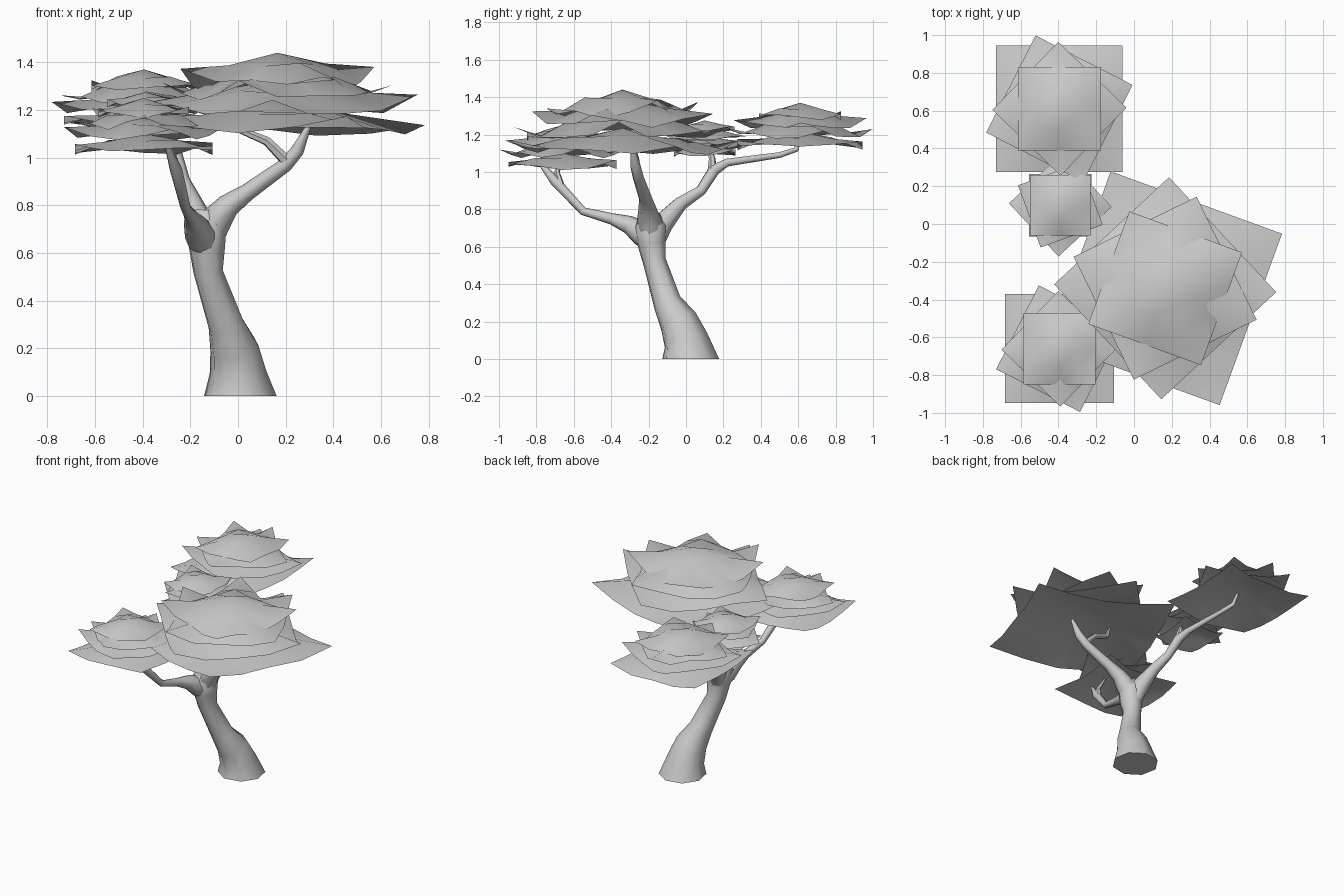
import bpy, bmesh, math, random
from mathutils import Vector, Matrix

if "Cube" in bpy.data.objects:
    bpy.data.objects.remove(bpy.data.objects["Cube"])

random.seed(4)


def finish(name, bm, angle):
    me = bpy.data.meshes.new(name)
    bm.to_mesh(me)
    bm.free()
    ob = bpy.data.objects.new(name, me)
    bpy.context.collection.objects.link(ob)
    bpy.ops.object.select_all(action='DESELECT')
    ob.select_set(True)
    bpy.context.view_layer.objects.active = ob
    bpy.ops.object.shade_smooth_by_angle(angle=math.radians(angle))
    return ob


def limb(name, pts, sides=8, flat_base=False):
    """Tapered tube through (x, y, z, radius) points."""
    bm = bmesh.new()
    pos = [Vector(p[:3]) for p in pts]
    rings, side = [], Vector((1, 0.2, 0.1))
    for i, p in enumerate(pos):
        d = Vector()
        if i > 0:
            d += (p - pos[i - 1]).normalized()
        if i < len(pos) - 1:
            d += (pos[i + 1] - p).normalized()
        d.normalize()
        if flat_base and i == 0:
            d = Vector((0, 0, 1))
        side = (side - d * side.dot(d)).normalized()
        up = d.cross(side)
        ring = []
        for k in range(sides):
            a = math.tau * (k + 0.5) / sides
            ring.append(bm.verts.new(p + (side * math.cos(a) + up * math.sin(a)) * pts[i][3]))
        rings.append(ring)
    for a, b in zip(rings, rings[1:]):
        for k in range(sides):
            n = (k + 1) % sides
            bm.faces.new((a[k], a[n], b[n], b[k]))
    bm.faces.new(rings[0][::-1])
    bm.faces.new(rings[-1])
    return finish(name, bm, 50)


def canopy(name, x, y, turn, layers, drop):
    """Stack of square, drooping leaf sheets with lifted corners: (side, peak z, rotation)."""
    for n, (side, peak, rot) in enumerate(layers):
        bm = bmesh.new()
        h = side / 2
        bmesh.ops.create_grid(bm, x_segments=4, y_segments=4, size=h)
        for v in bm.verts:
            a, b = sorted((abs(v.co.x) / h, abs(v.co.y) / h))
            if b > 0.9:
                v.co.z = -drop * (1.0 - 0.4 * a * a + random.uniform(-0.17, 0.17))
            elif b > 0.1:
                v.co.z = -drop * (0.36 + random.uniform(-0.05, 0.05))
        m = Matrix.Translation((x, y, peak)) @ Matrix.Rotation(math.radians(turn + rot), 4, 'Z')
        bmesh.ops.transform(bm, matrix=m, verts=bm.verts)
        finish(f"{name}_leaf_layer_{n + 1}", bm, 50)


# Leaning trunk, flared at the foot and the fork
limb("trunk", [(0.01, 0.025, 0, 0.155), (0, 0.0, 0.1, 0.122), (-0.015, -0.04, 0.2, 0.105),
               (-0.05, -0.1, 0.3, 0.078), (-0.125, -0.168, 0.52, 0.064),
               (-0.13, -0.185, 0.62, 0.078), (-0.135, -0.19, 0.71, 0.09),
               (-0.13, -0.19, 0.78, 0.05)], flat_base=True)

# Three main branches, rooted inside the trunk
limb("right_branch", [(-0.13, -0.18, 0.6, 0.045), (-0.1, -0.195, 0.73, 0.07),
                      (-0.04, -0.205, 0.80, 0.05), (0.04, -0.215, 0.855, 0.036),
                      (0.2, -0.255, 0.97, 0.03),
                      (0.25, -0.27, 1.03, 0.028), (0.3, -0.285, 1.14, 0.01)])
limb("front_branch", [(-0.13, -0.18, 0.6, 0.045), (-0.155, -0.23, 0.67, 0.07),
                      (-0.18, -0.31, 0.72, 0.048),
                      (-0.195, -0.4, 0.75, 0.03), (-0.22, -0.55, 0.79, 0.022),
                      (-0.26, -0.7, 0.95, 0.027), (-0.3, -0.79, 1.06, 0.01)])
limb("back_branch", [(-0.13, -0.18, 0.58, 0.045), (-0.16, -0.13, 0.72, 0.062),
                     (-0.2, -0.03, 0.83, 0.04), (-0.23, 0.08, 0.9, 0.03),
                     (-0.265, 0.15, 1.01, 0.033), (-0.29, 0.22, 1.05, 0.022),
                     (-0.34, 0.5, 1.09, 0.016), (-0.37, 0.59, 1.12, 0.015),
                     (-0.39, 0.61, 1.2, 0.008)])

# Twigs
limb("right_twig", [(0.21, -0.26, 0.98, 0.026), (0.12, -0.27, 1.07, 0.02),
                    (0.0, -0.28, 1.12, 0.016), (-0.02, -0.28, 1.19, 0.009)], 6)
limb("front_twig", [(-0.25, -0.67, 0.93, 0.02), (-0.27, -0.69, 1.0, 0.015),
                    (-0.3, -0.66, 1.07, 0.008)], 6)
limb("back_twig", [(-0.26, 0.14, 1.0, 0.026), (-0.28, 0.14, 1.07, 0.018),
                   (-0.31, 0.12, 1.15, 0.009)], 6)

# Leaf canopies
ROTS = (0, -27, 46, 0)
RATIOS = (1.52, 1.31, 1.14, 1.0)


def stack(top_side, peaks):
    return [(top_side * k, z, r) for k, z, r in zip(RATIOS, peaks, ROTS)]


canopy("large", 0.165, -0.34, -20, stack(0.635, (1.235, 1.325, 1.385, 1.44)), 0.137)
canopy("back", -0.395, 0.61, 0, stack(0.44, (1.215, 1.28, 1.33, 1.37)), 0.09)
canopy("front", -0.395, -0.66, 0, stack(0.38, (1.1, 1.165, 1.21, 1.25)), 0.08)
canopy("small", -0.39, 0.1, 0,
       [(0.33, 1.15, 0), (0.385, 1.19, 43), (0.35, 1.235, 20), (0.32, 1.275, 0)], 0.06)
